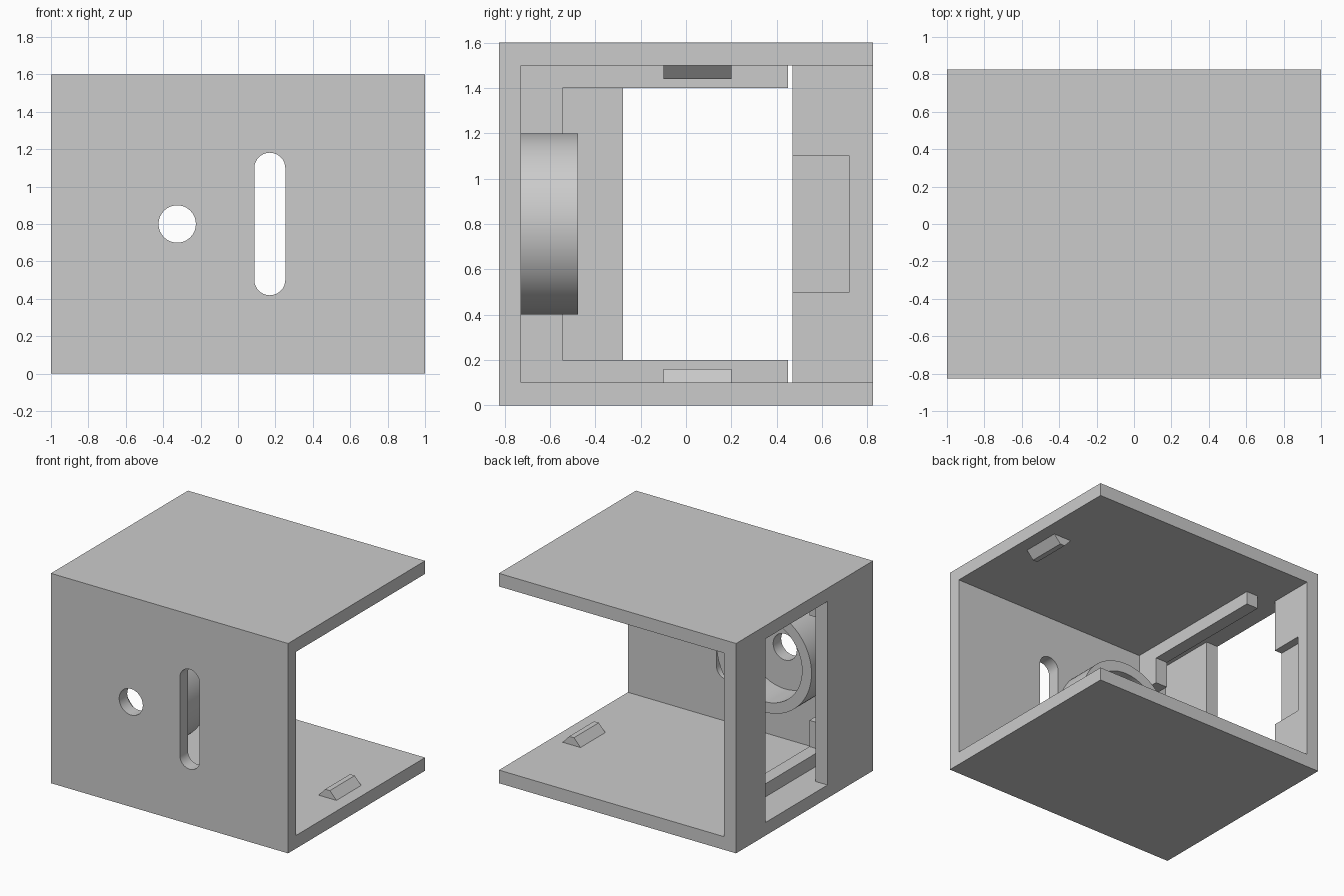
import bpy, bmesh
from math import sin, cos, pi

if "Cube" in bpy.data.objects:
    bpy.data.objects.remove(bpy.data.objects["Cube"], do_unlink=True)

grey = bpy.data.materials.new("light grey plastic")
grey.use_nodes = True
colour = (0.6, 0.6, 0.6, 1)
grey.diffuse_color = colour
grey.node_tree.nodes["Principled BSDF"].inputs["Base Color"].default_value = colour


def prism(name, profile, y0, y1):
    """Extrude an (x, z) profile along y."""
    bm = bmesh.new()
    face = bm.faces.new([bm.verts.new((x, y0, z)) for x, z in profile])
    new = bmesh.ops.extrude_face_region(bm, geom=[face])["geom"]
    verts = [v for v in new if isinstance(v, bmesh.types.BMVert)]
    bmesh.ops.translate(bm, verts=verts, vec=(0, y1 - y0, 0))
    bmesh.ops.recalc_face_normals(bm, faces=bm.faces[:])
    mesh = bpy.data.meshes.new(name)
    bm.to_mesh(mesh)
    bm.free()
    mesh.materials.append(grey)
    obj = bpy.data.objects.new(name, mesh)
    bpy.context.collection.objects.link(obj)
    return obj


def box(name, x0, x1, y0, y1, z0, z1):
    return prism(name, [(x0, z0), (x1, z0), (x1, z1), (x0, z1)], y0, y1)


def stadium(cx, cz, r, half=0, n=32):
    """Circle, or a vertical slot when half is above zero."""
    pts = []
    for side, start in ((half, 0), (-half, pi)):
        steps = n // 2 + (1 if half else 0)
        for i in range(steps):
            a = start + 2 * pi * i / n
            pts.append((cx + r * cos(a), cz + side + r * sin(a)))
    return pts


def select(obj):
    bpy.ops.object.select_all(action="DESELECT")
    obj.select_set(True)
    bpy.context.view_layer.objects.active = obj


def cut(obj, *cutters):
    select(obj)
    for c in cutters:
        c.hide_render = True
        mod = obj.modifiers.new("cut", "BOOLEAN")
        mod.operation, mod.solver, mod.object = "DIFFERENCE", "EXACT", c
        bpy.ops.object.modifier_apply(modifier=mod.name)
        bpy.data.objects.remove(c, do_unlink=True)


def smooth(obj):
    select(obj)
    bpy.ops.object.shade_smooth_by_angle(angle=pi / 6)


INNER = -0.728   # inside of the front wall

# Shell open at the back and on one side, with wall openings
shell = box("shell", -1, 1, -0.825, 0.825, 0, 1.6)
cut(shell,
    box("cavity", -0.9, 1.2, INNER, 1, 0.1, 1.5),
    box("side_opening", -1.2, -0.8, -0.277, 0.47, 0.1, 1.5),
    box("side_recess", -0.962, -0.8, 0.4, 0.722, 0.5, 1.1),
    prism("round_hole", stadium(-0.325, 0.8, 0.1), -1, -0.6),
    prism("long_slot", stadium(0.17, 0.8, 0.083, 0.298), -1, -0.6))
smooth(shell)

# Round collar behind the front hole
collar = prism("collar", stadium(-0.325, 0.8, 0.4, n=64), INNER, -0.477)
cut(collar, prism("bore", stadium(-0.325, 0.8, 0.32, n=64), -1, 0))
smooth(collar)

# Mirrored upper and lower details
for label, base, up in (("lower", 0.1, 1), ("upper", 1.5, -1)):
    # Guide rail and its upright at the front end
    for part, y1, height in (("rail", 0.45, 0.1), ("upright", -0.545, 0.3)):
        y0 = -0.545 if part == "rail" else INNER
        z0, z1 = sorted((base, base + up * height))
        box(f"{label}_{part}", -0.76, -0.66, y0, y1, z0, z1)
    # Snap tab near the open side
    tab = [(0.75, 0), (0.9, 0), (0.845, 0.06), (0.805, 0.06)]
    prism(f"{label}_tab", [(x, base + up * h) for x, h in tab], -0.1, 0.2)
